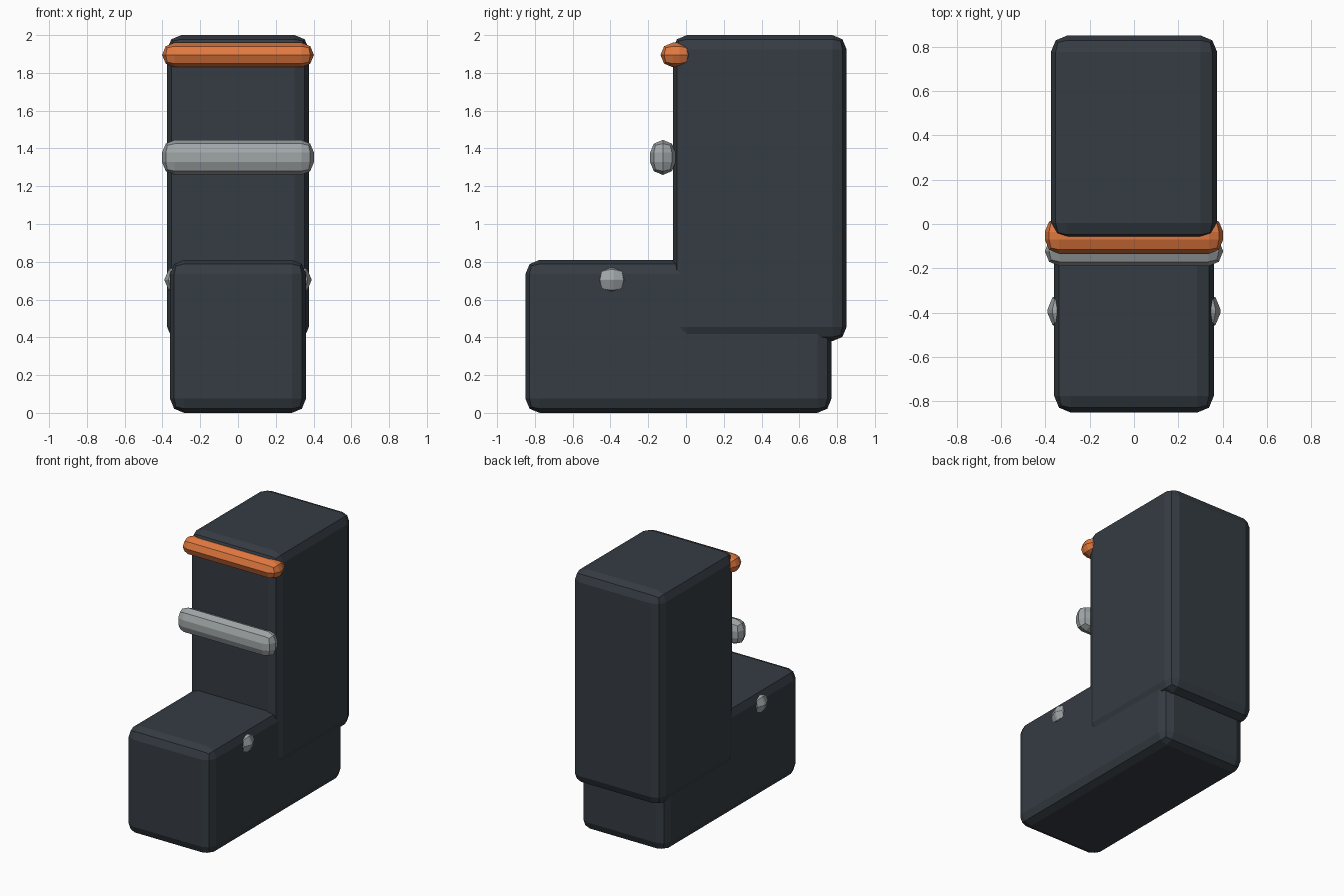
import bpy, bmesh
from mathutils import Vector

if "Cube" in bpy.data.objects:
    bpy.data.objects.remove(bpy.data.objects["Cube"])


def material(name, rgb):
    m = bpy.data.materials.new(name)
    m.diffuse_color = (*rgb, 1)
    m.use_nodes = True
    m.node_tree.nodes["Principled BSDF"].inputs["Base Color"].default_value = m.diffuse_color
    return m


DARK = material("dark_leather", (0.035, 0.045, 0.055))
ORANGE = material("orange_trim", (0.75, 0.19, 0.05))
SILVER = material("grey_metal", (0.35, 0.38, 0.39))


def bevelled_box(name, lo, hi, bevel, mat):
    """Box between two corners, with two-segment rounded edges."""
    lo, hi = Vector(lo), Vector(hi)
    bm = bmesh.new()
    bmesh.ops.create_cube(bm, size=1)
    for v in bm.verts:
        v.co = (lo + hi) / 2 + v.co * (hi - lo)
    bmesh.ops.bevel(bm, geom=bm.edges[:], offset=bevel, segments=2,
                    profile=0.5, affect='EDGES', clamp_overlap=True)
    bmesh.ops.remove_doubles(bm, verts=bm.verts[:], dist=0.0005)
    bmesh.ops.recalc_face_normals(bm, faces=bm.faces[:])
    me = bpy.data.meshes.new(name)
    bm.to_mesh(me)
    bm.free()
    me.materials.append(mat)
    ob = bpy.data.objects.new(name, me)
    bpy.context.collection.objects.link(ob)
    return ob


# Boot body
bevelled_box("foot", (-0.36, -0.85, 0), (0.36, 0.77, 0.81), 0.075, DARK)
bevelled_box("shaft", (-0.375, -0.07, 0.38), (0.375, 0.85, 2.0), 0.075, DARK)

# Trim at the top of the shaft
bevelled_box("cuff_band", (-0.402, -0.135, 1.83), (0.402, 0.03, 1.96), 0.065, ORANGE)

# Straps: one across the shin, one through the foot showing at both sides
bevelled_box("shin_strap", (-0.402, -0.19, 1.26), (0.402, -0.055, 1.445), 0.067, SILVER)
bevelled_box("foot_strap", (-0.39, -0.478, 0.627), (0.39, -0.308, 0.782), 0.077, SILVER)
